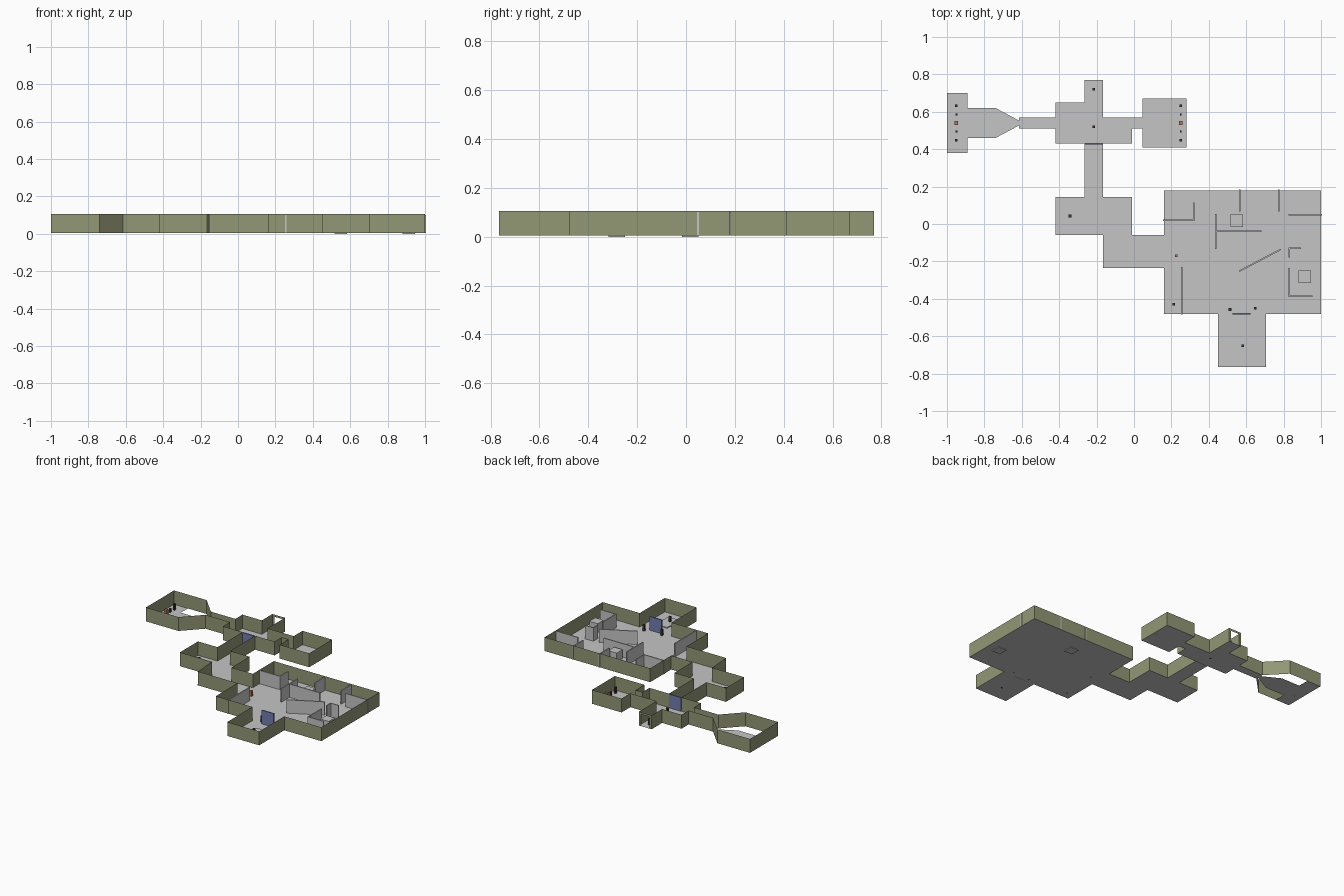
import bpy, bmesh, math
from mathutils import Matrix, Vector

cube = bpy.data.objects.get("Cube")
if cube:
    bpy.data.objects.remove(cube, do_unlink=True)

# Heights
floor_z, wall_top = 0.005, 0.105

# Plan lines running north to south, from west to east
bay_west, bay_east, neck, tip = -1, -0.89, -0.74, -0.615
block_west, hall_west, hall_east, block_east = -0.42, -0.265, -0.165, -0.01
store_west, store_east = 0.045, 0.28
main_west, main_east = 0.16, 1
porch_west, porch_east = 0.45, 0.705

# Plan lines running west to east, from south to north
porch_south, main_south, link_south, link_north = -0.765, -0.48, -0.235, -0.06
lobby_north, main_north = 0.145, 0.18
bay_south, store_south, block_south = 0.38, 0.41, 0.43
pass_south, pass_north = 0.51, 0.57
block_north, store_north, bay_north, alcove_north = 0.65, 0.67, 0.7, 0.77
bay_mid = (bay_south + bay_north) / 2


def material(name, red, green, blue):
    mat = bpy.data.materials.new(name)
    mat.use_nodes = True
    colour = (red, green, blue, 1)
    mat.diffuse_color = colour
    mat.node_tree.nodes["Principled BSDF"].inputs["Base Color"].default_value = colour
    return mat


olive = material("olive wall", 0.29, 0.31, 0.18)
grey = material("light grey", 0.56, 0.56, 0.56)
door_blue = material("door blue", 0.17, 0.2, 0.42)
dark_brown = material("dark brown", 0.05, 0.035, 0.03)
orange = material("burnt orange", 0.5, 0.17, 0.09)


def finish(name, bm, mat):
    mesh = bpy.data.meshes.new(name)
    bm.to_mesh(mesh)
    bm.free()
    mesh.materials.append(mat)
    ob = bpy.data.objects.new(name, mesh)
    bpy.context.collection.objects.link(ob)


def sheet(bm, points):
    bm.faces.new([bm.verts.new(point) for point in points])


def floor_area(bm, outline):
    sheet(bm, [(x, y, floor_z) for x, y in outline])


def room(bm, west, east, south, north):
    floor_area(bm, [(west, south), (east, south), (east, north), (west, north)])


def panel(bm, start, end, bottom=floor_z):
    sheet(bm, [(*start, bottom), (*end, bottom), (*end, wall_top), (*start, wall_top)])


def walls(bm, path):
    for start, end in zip(path, path[1:]):
        panel(bm, start, end)


def block(name, mat, x, y, width, depth, height, bottom=floor_z, angle=0):
    # upright box standing on its centre point
    bm = bmesh.new()
    place = Matrix.Translation((x, y, bottom + height / 2))
    size = Matrix.Diagonal((width, depth, height, 1))
    bmesh.ops.create_cube(bm, size=1, matrix=place @ Matrix.Rotation(angle, 4, "Z") @ size)
    finish(name, bm, mat)


# Floors, room by room
bm = bmesh.new()
bay_side = 0.08
room(bm, bay_west, bay_east, bay_south, bay_north)
room(bm, bay_east, neck, bay_mid - bay_side, bay_mid + bay_side)
floor_area(bm, [(neck, bay_mid - bay_side), (tip, bay_mid - bay_side / 6),
                (tip, bay_mid + bay_side / 6), (neck, bay_mid + bay_side)])
room(bm, tip, block_west, pass_south, pass_north)
room(bm, block_west, block_east, block_south, pass_north)
room(bm, block_west, hall_east, pass_north, block_north)
room(bm, hall_west, hall_east, block_north, alcove_north)
room(bm, block_east, store_west, pass_south, pass_north)
room(bm, store_west, store_east, store_south, store_north)
room(bm, hall_west, hall_east, lobby_north, block_south)
room(bm, block_west, block_east, link_north, lobby_north)
room(bm, hall_east, main_west, link_south, link_north)
room(bm, main_west, main_east, main_south, main_north)
room(bm, porch_west, porch_east, porch_south, main_south)
finish("floor", bm, grey)

# Outer walls: west run from the alcove, then east run back to it
bm = bmesh.new()
walls(bm, [
    (hall_west, alcove_north), (hall_west, block_north),
    (block_west, block_north), (block_west, pass_north), (tip, pass_north),
    (neck, bay_north), (bay_west, bay_north), (bay_west, bay_south), (neck, bay_south),
    (tip, pass_south), (block_west, pass_south), (block_west, block_south),
    (hall_west, block_south), (hall_west, lobby_north),
    (block_west, lobby_north), (block_west, link_north),
    (hall_east, link_north), (hall_east + 0.01, link_south),
    (main_west, link_south), (main_west, main_south),
    (porch_west, main_south), (porch_west, porch_south),
    (porch_east, porch_south), (porch_east, main_south), (main_east, main_south)])
walls(bm, [
    (main_east, main_south), (main_east, main_north), (main_west, main_north),
    (main_west, link_north), (block_east, link_north), (block_east, lobby_north),
    (hall_east, lobby_north), (hall_east, block_south), (block_east, block_south),
    (block_east, pass_south), (store_west, pass_south), (store_west, store_south),
    (store_east, store_south), (store_east, store_north), (store_west, store_north),
    (store_west, pass_north), (hall_east, pass_north), (hall_east, alcove_north)])
finish("outer_wall", bm, olive)

# Frame around the alcove opening
bm = bmesh.new()
trim = 0.015
left, right = hall_west + trim, hall_east - trim
panel(bm, (hall_west, alcove_north), (left, alcove_north))
panel(bm, (right, alcove_north), (hall_east, alcove_north))
panel(bm, (left, alcove_north), (right, alcove_north), bottom=wall_top - trim)
finish("alcove_frame", bm, olive)


def partition(start, run_x=0, run_y=0):
    # thin inner wall leading off from a start point
    run = Vector((run_x, run_y))
    middle = Vector(start) + run / 2
    thick = 0.008
    block("partition", grey, middle.x, middle.y, run.length + thick, thick,
          height=0.096, angle=math.atan2(run.y, run.x))


# Partitions in the main hall
corner = (main_west + 0.16, 0.02)
partition(corner, run_x=main_west - corner[0])
partition(corner, run_y=0.09)
for x in (0.565, 0.775):
    partition((x, main_north), run_y=-0.11)
partition((main_east, 0.05), run_x=-0.17)
spine = (0.437, -0.04)
partition(spine, run_x=0.24)
partition(spine, run_y=0.09)
partition(spine, run_y=-0.09)
partition((0.567, -0.25), run_x=0.215, run_y=0.113)
booth_x = 0.83
partition((booth_x, -0.13), run_x=0.06)
partition((booth_x, -0.13), run_y=-0.045)
partition((booth_x, -0.387), run_x=0.12)
partition((booth_x, -0.387), run_y=0.147)
partition((0.255, main_south), run_y=link_south - main_south)

# Crates
for x, y in ((0.55, 0.018), (0.912, -0.283)):
    block("crate", grey, x, y, width=0.067, depth=0.067, height=0.07, bottom=0)

# Low stepped platform in the porch
platform_x = 0.582
block("platform", grey, platform_x, -0.652, width=0.105, depth=0.105, height=0.007)
block("platform_step", grey, platform_x, -0.582, width=0.072, depth=0.035, height=0.007)

# Doors
hall_x = (hall_west + hall_east) / 2
for x, y in ((hall_x, block_south), (0.575, main_south)):
    block("door", door_blue, x, y, width=0.095, depth=0.008, height=0.099)


def marker(name, mat, x, y, width, height):
    block(name, mat, x, y, width, width, height)


# Rows of markers, mirrored about the centre line of each end room
for x in (-0.95, 0.25):
    marker("orange_marker", orange, x, bay_mid, width=0.02, height=0.04)
    for side in (-1, 1):
        marker("marker_post", dark_brown, x, bay_mid + side * 0.092, width=0.014, height=0.045)
        marker("small_marker", dark_brown, x, bay_mid + side * 0.045, width=0.01, height=0.03)

# Single markers
marker("orange_marker", orange, 0.225, -0.17, width=0.014, height=0.04)
for x, y in ((hall_x, 0.72), (hall_x, 0.52), (-0.342, 0.043), (0.212, -0.43),
             (0.513, -0.457), (0.648, -0.45), (platform_x, -0.65)):
    marker("marker_post", dark_brown, x, y, width=0.014, height=0.045)
